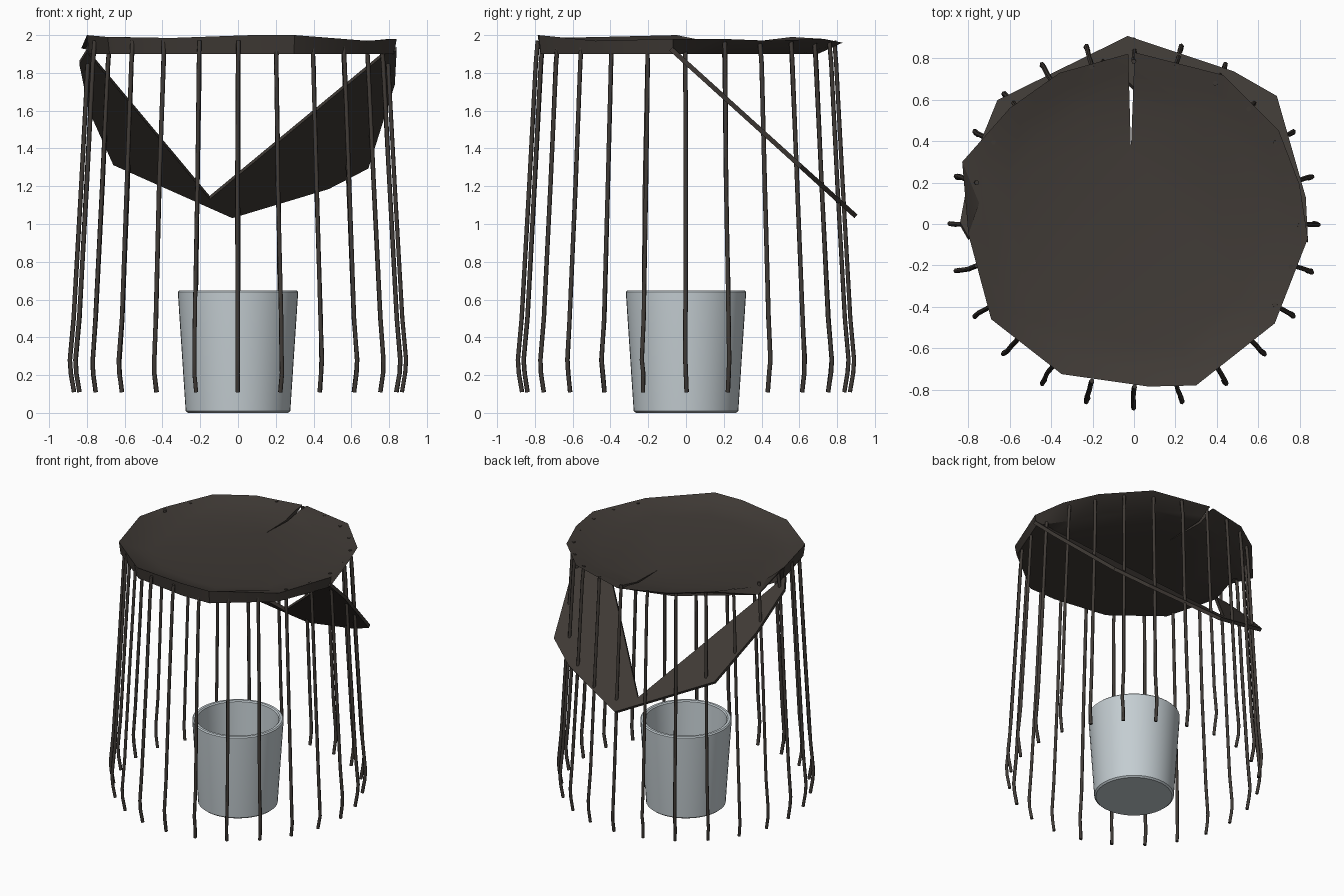
import bpy, bmesh, math, random
from mathutils import Vector

random.seed(4)
cube = bpy.data.objects.get("Cube")
if cube:
    bpy.data.objects.remove(cube, do_unlink=True)


def material(name, colour):
    m = bpy.data.materials.new(name)
    m.use_nodes = True
    m.diffuse_color = (*colour, 1)
    bsdf = m.node_tree.nodes["Principled BSDF"]
    bsdf.inputs["Base Color"].default_value = (*colour, 1)
    bsdf.inputs["Roughness"].default_value = 0.8
    return m


DARK_BROWN = material("dark brown", (0.05, 0.042, 0.036))
PALE_GREY = material("pale blue grey", (0.55, 0.61, 0.64))


def make_object(name, bm, mat, smooth=True):
    bmesh.ops.recalc_face_normals(bm, faces=bm.faces)
    mesh = bpy.data.meshes.new(name)
    bm.to_mesh(mesh)
    bm.free()
    ob = bpy.data.objects.new(name, mesh)
    bpy.context.collection.objects.link(ob)
    if mat:
        mesh.materials.append(mat)
    bpy.ops.object.select_all(action='DESELECT')
    ob.select_set(True)
    bpy.context.view_layer.objects.active = ob
    if smooth:
        bpy.ops.object.shade_smooth_by_angle(angle=math.radians(35))
    return ob


def loft(rings):
    """Join point rings of equal length and cap both ends."""
    bm = bmesh.new()
    loops = [[bm.verts.new(p) for p in ring] for ring in rings]
    n = len(loops[0])
    for a, b in zip(loops, loops[1:]):
        for i in range(n):
            j = (i + 1) % n
            bm.faces.new((a[i], a[j], b[j], b[i]))
    bm.faces.new(loops[0])
    bm.faces.new(loops[-1])
    return bm


# Bucket: turned profile, outside up over the rim and down inside
profile = [(0.265, 0), (0.277, 0.01), (0.318, 0.63), (0.318, 0.64), (0.31, 0.648),
           (0.292, 0.648), (0.284, 0.64), (0.248, 0.04)]
SIDES = 48
rings = [[(r * math.cos(t * math.tau / SIDES), r * math.sin(t * math.tau / SIDES), z)
          for t in range(SIDES)] for r, z in profile]
make_object("bucket", loft(rings), PALE_GREY)

# Canopy: uneven shallow dish with a raised rim
rim = [(-0.69, -0.46, 1.99), (-0.35, -0.725, 1.985), (0.07, -0.785, 2.0), (0.3, -0.78, 2.0),
       (0.68, -0.48, 1.97), (0.84, -0.07, 1.98), (0.8, 0.19, 1.98), (0.7, 0.45, 1.97),
       (0.43, 0.72, 1.98), (0, 0.83, 1.96), (-0.36, 0.73, 1.98), (-0.6, 0.56, 1.99),
       (-0.83, 0.3, 1.93), (-0.8, -0.05, 2.0)]


def inset(scale_front, scale_back, z):
    return [(x * (scale_front if y < 0 else scale_back),
             y * (scale_front if y < 0 else scale_back), z) for x, y, _ in rim]


bm = loft([inset(0.985, 0.84, 1.9), rim, inset(0.9, 0.9, 1.955), inset(0.74, 0.74, 1.925)])
canopy = make_object("canopy", bm, DARK_BROWN)

# Narrow wedge slit cut through the back of the canopy
wedge = [(-0.015, 0.36), (0.006, 0.9), (-0.03, 0.9)]
cutter = make_object("slit_cutter", loft([[(x, y, z) for x, y in wedge] for z in (1.8, 2.1)]),
                     None, False)
cutter.hide_render = True
slit = canopy.modifiers.new("slit", 'BOOLEAN')
slit.operation = 'DIFFERENCE'
slit.solver = 'EXACT'
slit.object = cutter
bpy.context.view_layer.objects.active = canopy
bpy.ops.object.modifier_apply(modifier=slit.name)
bpy.data.objects.remove(cutter, do_unlink=True)

# Hanging flap: flat crescent sloping down to the back
outer = [(-0.8, -0.07), (-0.84, 0.0), (-0.79, 0.27), (-0.66, 0.59), (-0.03, 0.9), (0.48, 0.73),
         (0.69, 0.61), (0.83, 0.12), (0.84, -0.08)]
inner = [(0.79, -0.07), (-0.15, 0.79)]
bm = bmesh.new()
bm.faces.new([bm.verts.new((x, y, 1.9 - 0.905 * (y + 0.05))) for x, y in outer + inner])
flap = make_object("hanging_flap", bm, DARK_BROWN, False)
thick = flap.modifiers.new("thickness", 'SOLIDIFY')
thick.thickness = 0.025
thick.offset = 0

# Bars: thin rods hung round the rim, flaring out and bent in at the tip
BARS = 24
path = [(0.785, 1.97), (0.795, 1.85), (0.83, 1.2), (0.87, 0.5), (0.89, 0.28), (0.885, 0.21),
        (0.868, 0.11)]
for i in range(BARS):
    angle = math.tau * i / BARS
    out = Vector((math.cos(angle), math.sin(angle), 0))
    side = Vector((-out.y, out.x, 0))
    curve = bpy.data.curves.new(f"bar_{i + 1}", 'CURVE')
    curve.dimensions = '3D'
    curve.bevel_depth = 0.012
    curve.bevel_resolution = 1
    curve.use_fill_caps = True
    spline = curve.splines.new('POLY')
    spline.points.add(len(path) - 1)
    for point, (r, z) in zip(spline.points, path):
        p = out * r + side * random.uniform(-0.004, 0.004)
        point.co = (p.x, p.y, z, 1)
    bar = bpy.data.objects.new(f"bar_{i + 1}", curve)
    bpy.context.collection.objects.link(bar)
    curve.materials.append(DARK_BROWN)
    bpy.ops.object.select_all(action='DESELECT')
    bar.select_set(True)
    bpy.context.view_layer.objects.active = bar
    bpy.ops.object.convert(target='MESH')
